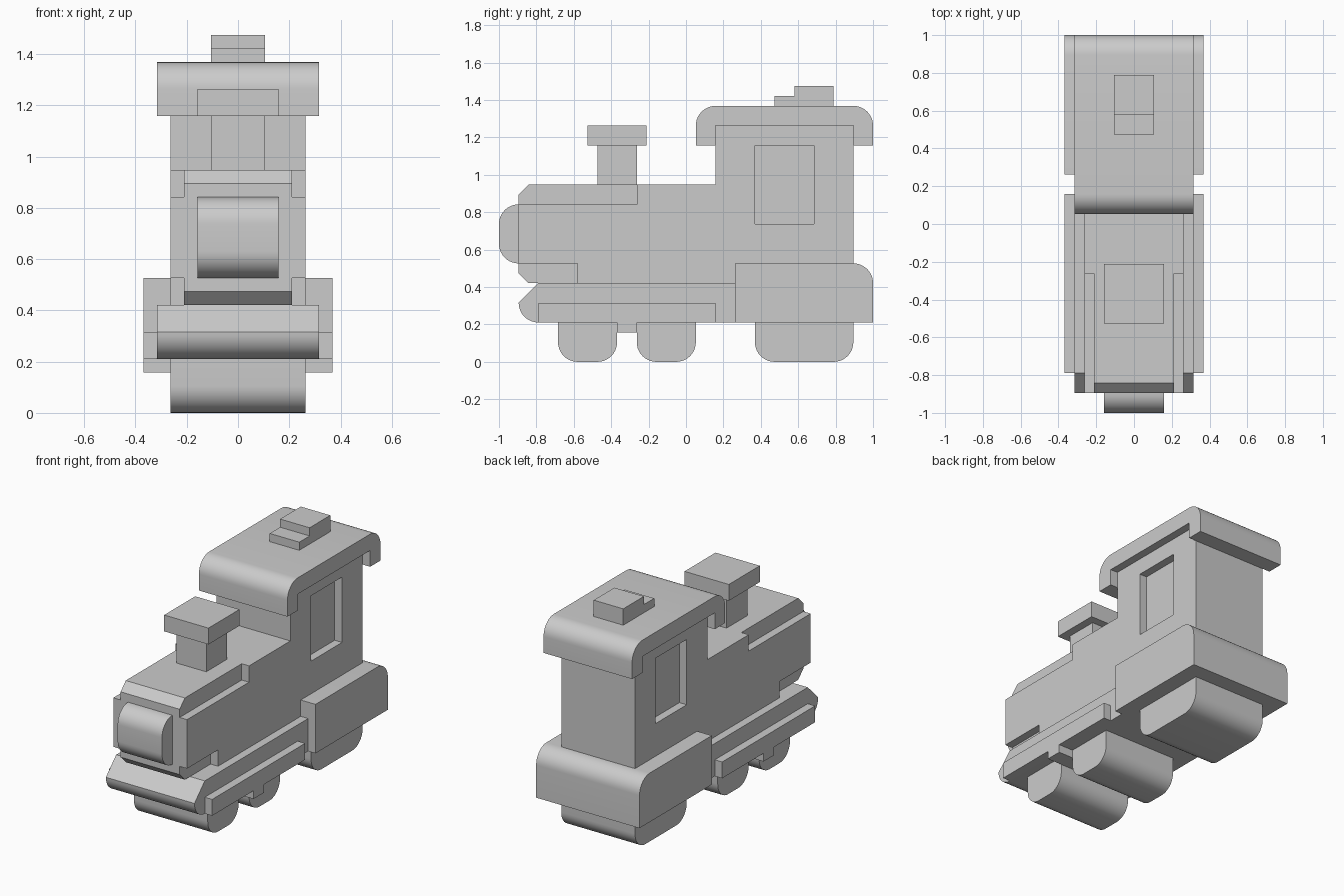
import bpy, bmesh, math
from mathutils import Vector

if "Cube" in bpy.data.objects:
    bpy.data.objects.remove(bpy.data.objects["Cube"])

U = 2 / 38  # the model sits on a regular grid, 38 steps long


def outline(points, steps=10):
    """Turn (y, z[, radius]) corners into a polygon with rounded corners."""
    out = []
    n = len(points)
    for i, p in enumerate(points):
        c = Vector(p[:2])
        if len(p) == 2:
            new = [c]
        else:
            r = p[2]
            d1 = (Vector(points[i - 1][:2]) - c).normalized()
            d2 = (Vector(points[(i + 1) % n][:2]) - c).normalized()
            mid = c + r * (d1 + d2)
            angles = [k / steps * math.pi / 2 for k in range(steps + 1)]
            new = [mid - r * (d2 * math.cos(a) + d1 * math.sin(a)) for a in angles]
        for v in new:
            if all((v - o).length > 1e-4 for o in out):
                out.append(v)
    return out


def add_prism(bm, points, x0, x1):
    pts = outline(points)
    a = [bm.verts.new((x0 * U, p.x * U, p.y * U)) for p in pts]
    b = [bm.verts.new((x1 * U, p.x * U, p.y * U)) for p in pts]
    bm.faces.new(a)
    bm.faces.new(b[::-1])
    for i in range(len(pts)):
        j = (i + 1) % len(pts)
        bm.faces.new((a[i], b[i], b[j], a[j]))


def make(name, *prisms):
    """Each prism is (profile, x0, x1)."""
    bm = bmesh.new()
    for prism in prisms:
        add_prism(bm, *prism)
    bmesh.ops.recalc_face_normals(bm, faces=bm.faces[:])
    mesh = bpy.data.meshes.new(name)
    bm.to_mesh(mesh)
    bm.free()
    ob = bpy.data.objects.new(name, mesh)
    bpy.context.collection.objects.link(ob)
    return ob


def rect(y0, y1, z0, z1):
    return [(y0, z0), (y1, z0), (y1, z1), (y0, z1)]


def both_sides(profile, x0, x1):
    return [(profile, x0, x1), (profile, -x1, -x0)]


# boiler and cab in one body
body = make("boiler_and_cab", (
    [(-16, 8), (17, 8), (17, 24), (3, 24), (3, 18), (-16, 18), (-17, 17), (-17, 9)], -5, 5))

# cutters: boiler edge steps and window recesses
cutter = make("body_cutter",
              *both_sides(rect(-18, -5, 16, 19), 4, 6),
              *both_sides(rect(-18, -11, 7, 10), 4, 6),
              *both_sides(rect(7, 13, 14, 22), 4, 6))
cutter.hide_render = True
mod = body.modifiers.new("recesses", 'BOOLEAN')
mod.operation = 'DIFFERENCE'
mod.solver = 'EXACT'
mod.object = cutter
bpy.context.view_layer.objects.active = body
body.select_set(True)
bpy.ops.object.modifier_apply(modifier=mod.name)
bpy.data.objects.remove(cutter)

parts = [body]

# rounded nose on the boiler front
parts.append(make("boiler_nose", (
    [(-17, 10), (-19, 10, 2), (-19, 16, 2), (-17, 16)], -3, 3)))

# chassis with sloped, rounded front bumper
parts.append(make("chassis", (
    [(-17, 4, 2), (5, 4), (5, 8), (-15, 8), (-17, 6)], -6, 6)))
parts.append(make("running_boards", *both_sides(rect(-15, 3, 4, 6), 6, 7)))
parts.append(make("axle_link", (rect(-7, -5, 3, 4), -7, 7)))
parts.append(make("rear_bunker", (
    [(5, 4), (19, 4), (19, 10, 2), (5, 10)], -7, 7)))

# wheel blocks
for name, y0, y1 in (("front_wheels", -13, -7), ("middle_wheels", -5, 1), ("rear_wheels", 7, 17)):
    parts.append(make(name, ([(y0, 0, 2), (y1, 0, 2), (y1, 4), (y0, 4)], -5, 5)))

# roof with down-turned ends, and its stepped vent
parts.append(make("roof", (
    [(1, 22), (3, 22), (3, 24), (17, 24), (17, 22), (19, 22), (19, 26, 2), (1, 26, 2)], -6, 6)))
parts.append(make("roof_vent", (
    [(9, 26), (15, 26), (15, 28), (11, 28), (11, 27), (9, 27)], -2, 2)))

# chimney
parts.append(make("chimney_stem", (rect(-9, -5, 18, 22), -2, 2)))
parts.append(make("chimney_cap", (rect(-10, -4, 22, 24), -3, 3)))

# smooth curves, sharp edges
bpy.ops.object.select_all(action='DESELECT')
for ob in parts:
    ob.select_set(True)
bpy.context.view_layer.objects.active = body
bpy.ops.object.shade_smooth_by_angle(angle=math.radians(30))
